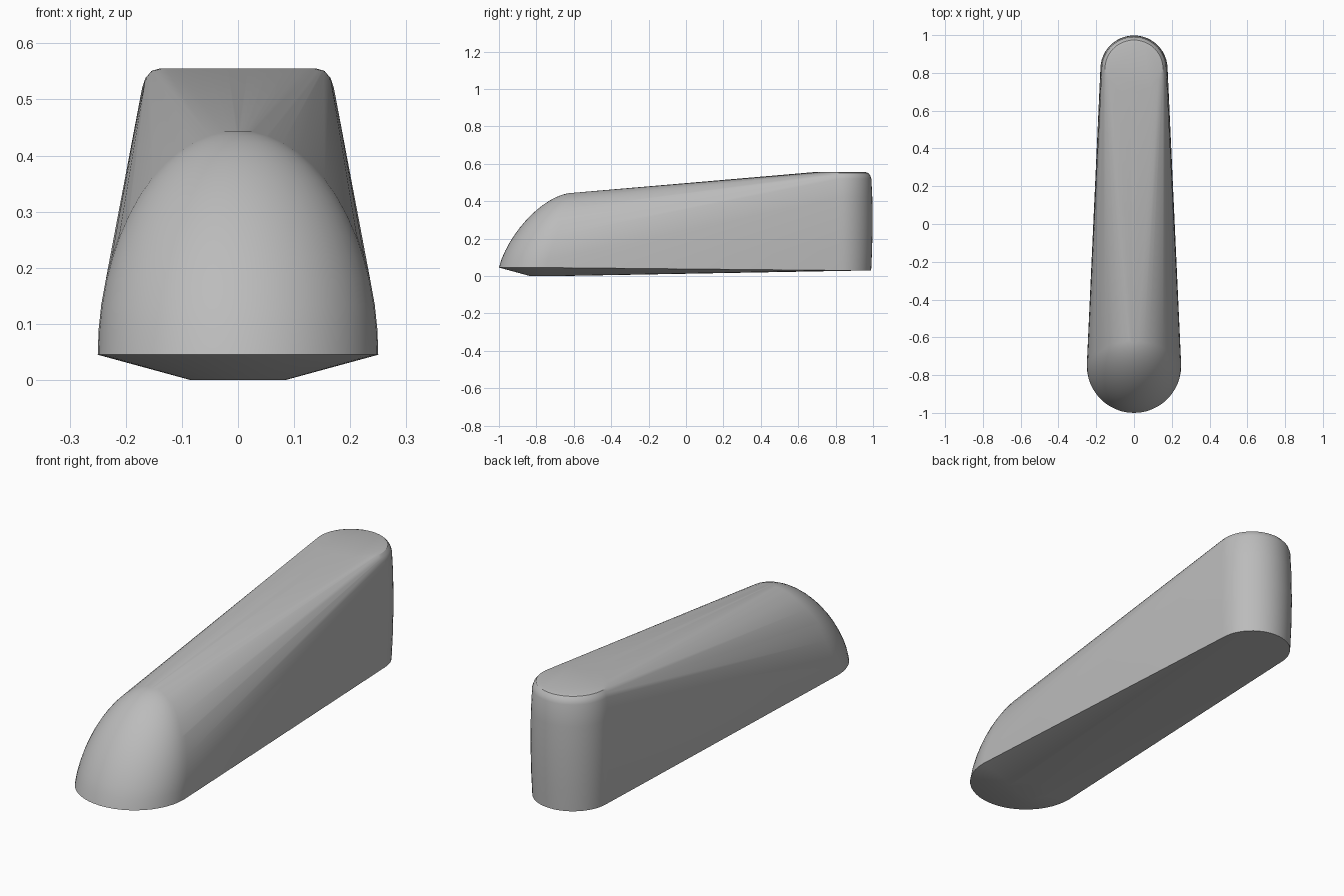
import bpy, bmesh, math

cube = bpy.data.objects.get("Cube")
if cube:
    bpy.data.objects.remove(cube)

SEGMENTS = 48


def add_ring(bm, radius, y, z):
    """Horizontal circle of points centred on x = 0."""
    for i in range(SEGMENTS):
        a = math.tau * i / SEGMENTS
        bm.verts.new((radius * math.cos(a), y + radius * math.sin(a), z))


bm = bmesh.new()

# Nose: half ellipsoid leaning backwards as it rises
STEPS = 14
for i in range(STEPS):
    t = math.pi / 2 * i / STEPS
    rise = math.sin(t)
    add_ring(bm, 0.25 * math.cos(t), -0.75 + 0.15 * rise ** 1.15, 0.045 + 0.4 * rise)
bm.verts.new((0, -0.6, 0.445))

# Small foot under the nose
add_ring(bm, 0.085, -0.75, 0)

# Tail: slightly barrelled post with a rounded top rim
tail_profile = [(0.17, 0.03), (0.175, 0.14), (0.178, 0.28), (0.176, 0.42),
                (0.171, 0.52), (0.165, 0.538), (0.154, 0.551), (0.14, 0.555)]
for radius, z in tail_profile:
    add_ring(bm, radius, 0.82, z)

# Stretch one skin over nose, foot and tail
hull = bmesh.ops.convex_hull(bm, input=bm.verts)
unused = {g for g in hull["geom_interior"] + hull["geom_unused"]
          if isinstance(g, bmesh.types.BMVert)}
bmesh.ops.delete(bm, geom=list(unused), context='VERTS')
bmesh.ops.dissolve_limit(bm, angle_limit=math.radians(0.1), verts=bm.verts, edges=bm.edges)
bmesh.ops.recalc_face_normals(bm, faces=bm.faces)

mesh = bpy.data.meshes.new("handle_body")
bm.to_mesh(mesh)
bm.free()
body = bpy.data.objects.new("handle_body", mesh)
bpy.context.collection.objects.link(body)

# Plain grey finish
grey = bpy.data.materials.new("plain_grey")
grey.use_nodes = True
colour = (0.5, 0.5, 0.5, 1)
grey.diffuse_color = colour
grey.node_tree.nodes["Principled BSDF"].inputs["Base Color"].default_value = colour
mesh.materials.append(grey)

# Smooth shading with crisp base edges
bpy.ops.object.select_all(action='DESELECT')
body.select_set(True)
bpy.context.view_layer.objects.active = body
bpy.ops.object.shade_smooth_by_angle(angle=math.radians(30))
